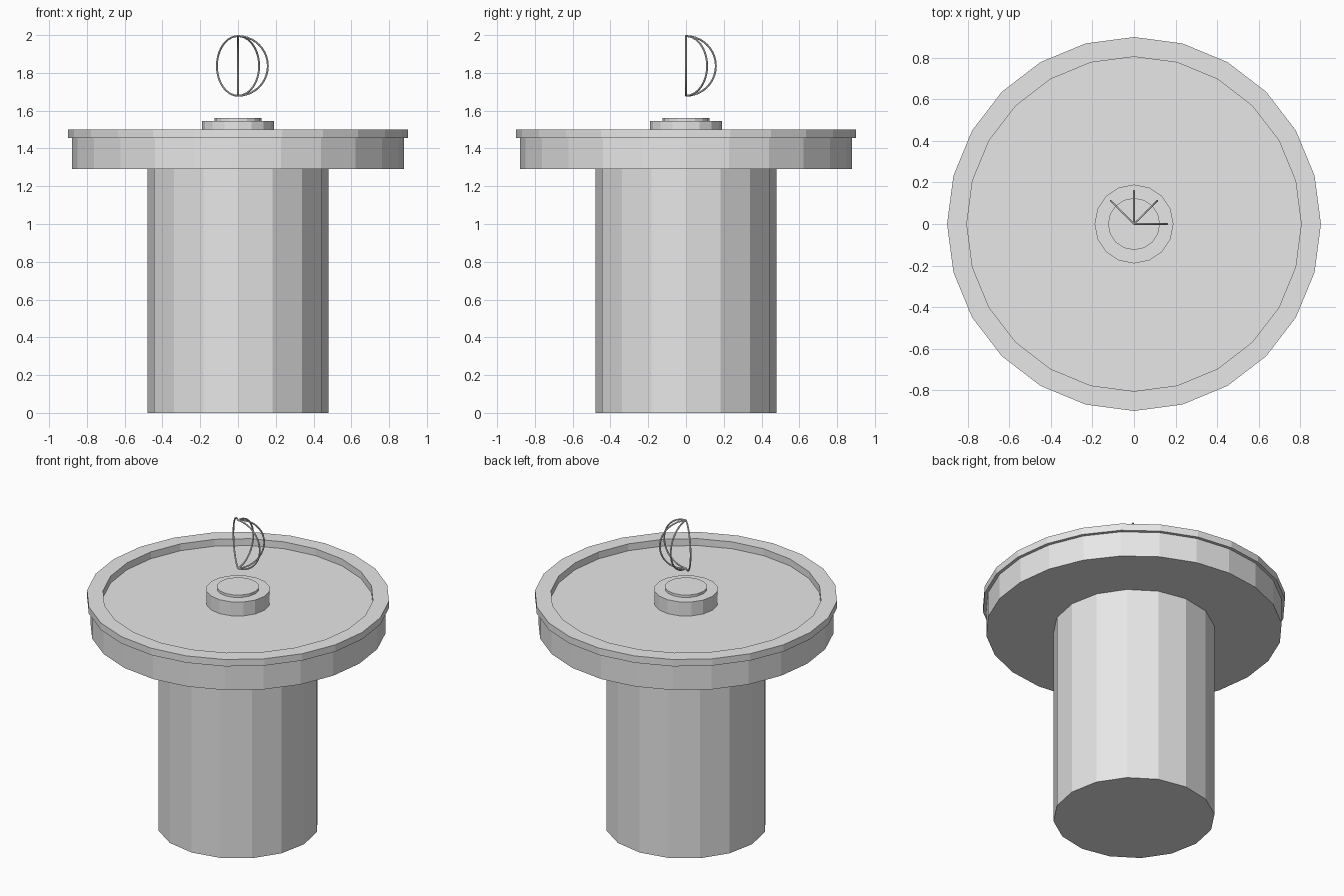
import bpy, bmesh, math
from mathutils import Matrix

if "Cube" in bpy.data.objects:
    bpy.data.objects.remove(bpy.data.objects["Cube"])

grey = bpy.data.materials.new("light_grey")
grey.use_nodes = True
grey.diffuse_color = (0.8, 0.8, 0.8, 1)
grey.node_tree.nodes["Principled BSDF"].inputs["Base Color"].default_value = (0.8, 0.8, 0.8, 1)


def finish(name, bm):
    bmesh.ops.recalc_face_normals(bm, faces=bm.faces)
    mesh = bpy.data.meshes.new(name)
    bm.to_mesh(mesh)
    bm.free()
    mesh.materials.append(grey)
    obj = bpy.data.objects.new(name, mesh)
    bpy.context.collection.objects.link(obj)
    return obj


def cylinder(name, radius, bottom, top, sides):
    bm = bmesh.new()
    bmesh.ops.create_cone(bm, cap_ends=True, segments=sides, radius1=radius,
                          radius2=radius, depth=top - bottom,
                          matrix=Matrix.Translation((0, 0, (bottom + top) / 2)))
    finish(name, bm)


def ring(name, inner, outer, bottom, top, sides):
    bm = bmesh.new()
    corners = [(inner, bottom), (outer, bottom), (outer, top), (inner, top)]
    verts = [bm.verts.new((r, 0, z)) for r, z in corners]
    edges = [bm.edges.new((verts[i - 1], verts[i])) for i in range(len(verts))]
    bmesh.ops.spin(bm, geom=verts + edges, cent=(0, 0, 0), axis=(0, 0, 1),
                   angle=math.tau, steps=sides)
    bmesh.ops.remove_doubles(bm, verts=bm.verts, dist=0.0005)
    finish(name, bm)


def half_hoop(name, radius, wire, height, azimuth):
    # Small wire section at the top, swept half a turn down to the bottom
    bm = bmesh.new()
    bmesh.ops.create_circle(bm, segments=8, radius=wire,
                            matrix=Matrix.Translation((0, 0, radius))
                            @ Matrix.Rotation(math.pi / 2, 4, "Y"))
    bmesh.ops.spin(bm, geom=bm.verts[:] + bm.edges[:], cent=(0, 0, 0),
                   axis=(0, 1, 0), angle=math.pi, steps=20)
    bmesh.ops.holes_fill(bm, edges=bm.edges, sides=8)
    obj = finish(name, bm)
    obj.location.z = height
    obj.rotation_euler.z = azimuth


# Pedestal and table
cylinder("pedestal", 0.48, 0, 1.29, 16)
cylinder("table_top", 0.88, 1.29, 1.455, 24)
ring("table_rim", 0.805, 0.9, 1.455, 1.5, 24)

# Stepped hub in the middle
cylinder("hub", 0.19, 1.455, 1.546, 16)
cylinder("hub_cap", 0.125, 1.546, 1.562, 16)

# Four floating half hoops sharing a vertical axis
for i in range(4):
    half_hoop(f"half_hoop_{i + 1}", 0.158, 0.005, 1.837, i * math.pi / 4)
